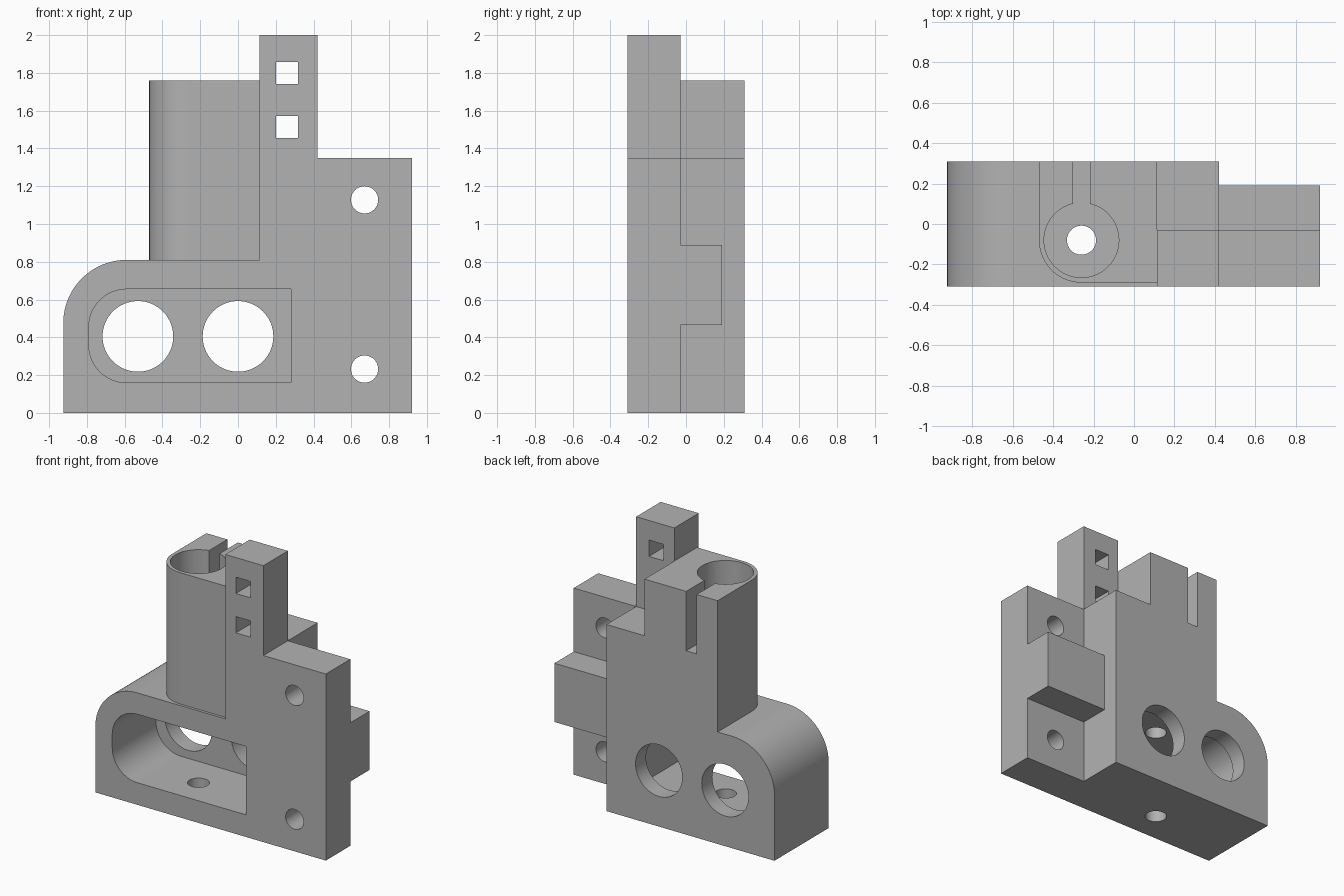
import bpy, bmesh, math

cube = bpy.data.objects.get("Cube")
if cube:
    bpy.data.objects.remove(cube, do_unlink=True)

grey = bpy.data.materials.new("plain_grey")
grey.use_nodes = True
tone = (0.448, 0.448, 0.448, 1)
grey.diffuse_color = tone
grey.node_tree.nodes["Principled BSDF"].inputs["Base Color"].default_value = tone

FRONT, MID, BACK = -0.31, -0.03, 0.31   # depth planes
BORE = (-0.26, -0.08)                   # vertical bore axis


def arc(cx, cy, r, a0, a1, n=16):
    """Points along an arc, angles in degrees."""
    angles = [math.radians(a0 + (a1 - a0) * i / n) for i in range(n + 1)]
    return [(cx + r * math.cos(a), cy + r * math.sin(a)) for a in angles]


def circle(cx, cy, r, n=64):
    return arc(cx, cy, r, 0, 360, n)[:-1]


def rect(x0, y0, x1, y1):
    return [(x0, y0), (x1, y0), (x1, y1), (x0, y1)]


def prism(name, outline, lo, hi, axis="y"):
    """Extrude an outline along y (outline in x, z) or z (outline in x, y)."""
    def place(p, t):
        return (p[0], t, p[1]) if axis == "y" else (p[0], p[1], t)
    bm = bmesh.new()
    low = [bm.verts.new(place(p, lo)) for p in outline]
    high = [bm.verts.new(place(p, hi)) for p in outline]
    bm.faces.new(low)
    bm.faces.new(high)
    n = len(outline)
    for i in range(n):
        j = (i + 1) % n
        bm.faces.new((low[i], low[j], high[j], high[i]))
    bmesh.ops.recalc_face_normals(bm, faces=bm.faces)
    mesh = bpy.data.meshes.new(name)
    bm.to_mesh(mesh)
    bm.free()
    mesh.materials.append(grey)
    obj = bpy.data.objects.new(name, mesh)
    bpy.context.collection.objects.link(obj)
    return obj


def combine(target, tool, operation):
    """Apply a boolean and discard the tool."""
    bpy.ops.object.select_all(action="DESELECT")
    bpy.context.view_layer.objects.active = target
    target.select_set(True)
    mod = target.modifiers.new(tool.name, "BOOLEAN")
    mod.operation = operation
    mod.solver = "EXACT"
    mod.object = tool
    bpy.ops.object.modifier_apply(modifier=mod.name)
    bpy.data.objects.remove(tool, do_unlink=True)


# Main block with the rounded shoulder
outline = [(-0.925, 0), (0.42, 0), (0.42, 1.35), (0.115, 1.35), (0.115, 0.81)]
outline += arc(-0.59, 0.475, 0.335, 90, 180, 24)
bracket = prism("mounting_bracket", outline, FRONT, BACK)

solids = [
    # Clamp tower, rounded at its front corner
    prism("clamp_tower",
          [(0.2, BACK), (-0.47, BACK)] + arc(*BORE, 0.21, 180, 270, 24)
          + [(0.115, -0.29), (0.115, MID), (0.115, BACK)][:1]
          + [(0.115, BACK)], 0.7, 1.76, "z"),
    # Side flange, tall tab and rear rib
    prism("side_flange", rect(0.3, 0, 0.92, 1.35), FRONT, MID),
    prism("tall_tab", rect(0.115, 1.2, 0.42, 2), FRONT, MID),
    prism("rear_rib", rect(0.3, 0.465, 0.92, 0.89), -0.2, 0.19),
]
# Keep the tower outline to its right-hand wall
bpy.data.objects.remove(solids[0], do_unlink=True)
solids[0] = prism("clamp_tower",
                  [(0.115, BACK), (-0.47, BACK)] + arc(*BORE, 0.21, 180, 270, 24)
                  + [(0.115, -0.29)], 0.7, 1.76, "z")
for solid in solids:
    combine(bracket, solid, "UNION")

# Front pocket with rounded left end
pocket = ([(0.28, 0.16), (0.28, 0.655)] + arc(-0.59, 0.455, 0.2, 90, 180)
          + arc(-0.59, 0.36, 0.2, 180, 270))
cutters = [
    prism("pocket", pocket, -0.5, 0.19),
    # Clamp bore, screw hole and clamp slot
    prism("clamp_bore", circle(*BORE, 0.185), 1.33, 1.9, "z"),
    prism("screw_hole", circle(*BORE, 0.072, 40), -0.1, 1.5, "z"),
    prism("clamp_slot", rect(-0.302, BORE[1], -0.218, 0.5), 1.33, 1.9, "z"),
]
# Large rear openings, flange holes and square tab windows
for x in (-0.53, 0):
    cutters.append(prism("rear_opening", circle(x, 0.405, 0.187), 0.0, 0.5))
for z in (0.232, 1.128):
    cutters.append(prism("flange_hole", circle(0.67, z, 0.072, 40), -0.5, 0.1))
for z in (1.455, 1.74):
    cutters.append(prism("tab_window", rect(0.2, z, 0.318, z + 0.118), -0.5, 0.1))
for cutter in cutters:
    combine(bracket, cutter, "DIFFERENCE")

# Smooth the curved walls, keep hard edges
bpy.ops.object.select_all(action="DESELECT")
bracket.select_set(True)
bpy.context.view_layer.objects.active = bracket
bpy.ops.object.shade_smooth_by_angle(angle=math.radians(30))
